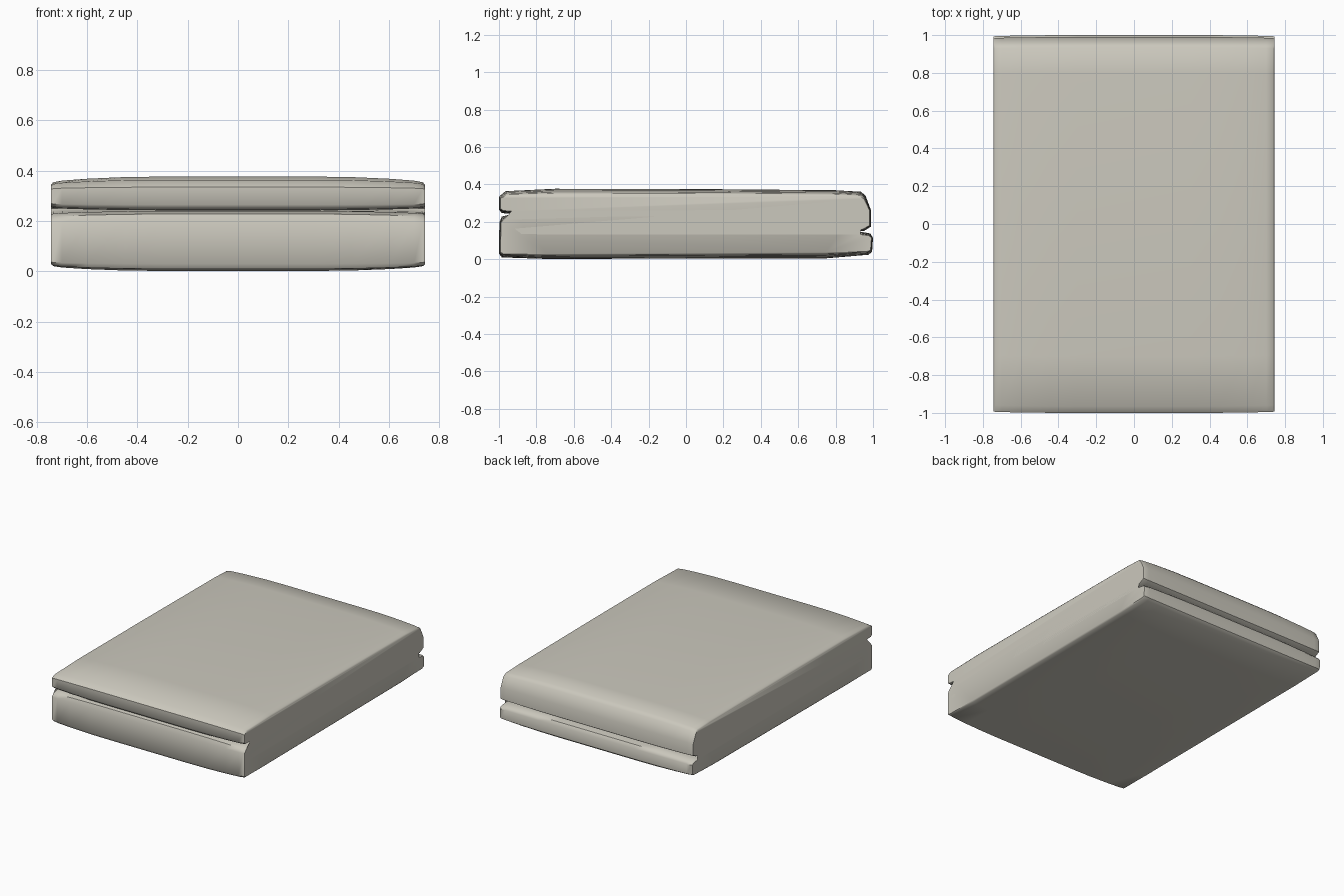
import bpy, bmesh

# Soft mat folded in three: a serpentine side profile lofted along x.
# Each row: y, z in the middle of the mat, change of z near the side edges.
PROFILE = [
    # underside, back to front
    (0.975, 0.024, 0.010), (0.75, 0.005, 0.019), (-0.75, 0.002, 0.016),
    (-0.985, 0.010, 0.011),
    # front fold
    (-1.0, 0.03, 0.005), (-0.998, 0.195, 0), (-0.985, 0.228, -0.010),
    # upper gap, in and back out
    (-0.94, 0.240, -0.009), (0.94, 0.245, -0.006),
    (0.955, 0.250, 0), (0.94, 0.255, 0.007), (-0.94, 0.243, 0.008),
    # front end of top layer
    (-0.985, 0.247, 0.008), (-1.0, 0.265, 0.003), (-1.0, 0.335, -0.005),
    (-0.965, 0.364, -0.014),
    # top surface
    (-0.70, 0.377, -0.019), (0.0, 0.376, -0.019), (0.80, 0.369, -0.017),
    (0.935, 0.361, -0.015),
    # back fold
    (0.960, 0.340, -0.010), (0.990, 0.260, 0), (0.990, 0.175, 0.003),
    # lower gap, in and back out
    (0.95, 0.150, 0.006), (-0.94, 0.152, 0.006), (-0.965, 0.148, 0),
    (-0.94, 0.144, -0.006), (0.94, 0.146, -0.008),
    # back end of bottom layer
    (0.985, 0.138, -0.007), (1.0, 0.115, 0), (0.995, 0.040, 0.005),
]
# x station and how far the profile has shrunk towards its side form
HALF = [(0.30, 0.0), (0.45, 0.1), (0.60, 0.45), (0.70, 0.85),
        (0.735, 1.2), (0.743, 1.7)]
stations = [(-x, f) for x, f in reversed(HALF)] + HALF

bm = bmesh.new()
rings = [[bm.verts.new((x, y * (1 - 0.005 * f), z + dz * f))
          for y, z, dz in PROFILE] for x, f in stations]
n = len(PROFILE)
for a, b in zip(rings, rings[1:]):
    for i in range(n):
        j = (i + 1) % n
        bm.faces.new((a[i], a[j], b[j], b[i]))
# flat side walls
caps = [bm.faces.new(rings[0]), bm.faces.new(rings[-1])]
bmesh.ops.triangulate(bm, faces=caps)
bmesh.ops.recalc_face_normals(bm, faces=bm.faces)

mesh = bpy.data.meshes.new("folded_mat")
bm.to_mesh(mesh)
bm.free()
mat_obj = bpy.data.objects.new("folded_mat", mesh)
bpy.context.collection.objects.link(mat_obj)

cloth = bpy.data.materials.new("warm grey cloth")
cloth.diffuse_color = (0.60, 0.58, 0.51, 1)
mesh.materials.append(cloth)

bpy.context.view_layer.objects.active = mat_obj
mat_obj.select_set(True)
bpy.ops.object.shade_smooth_by_angle(angle=0.8)
